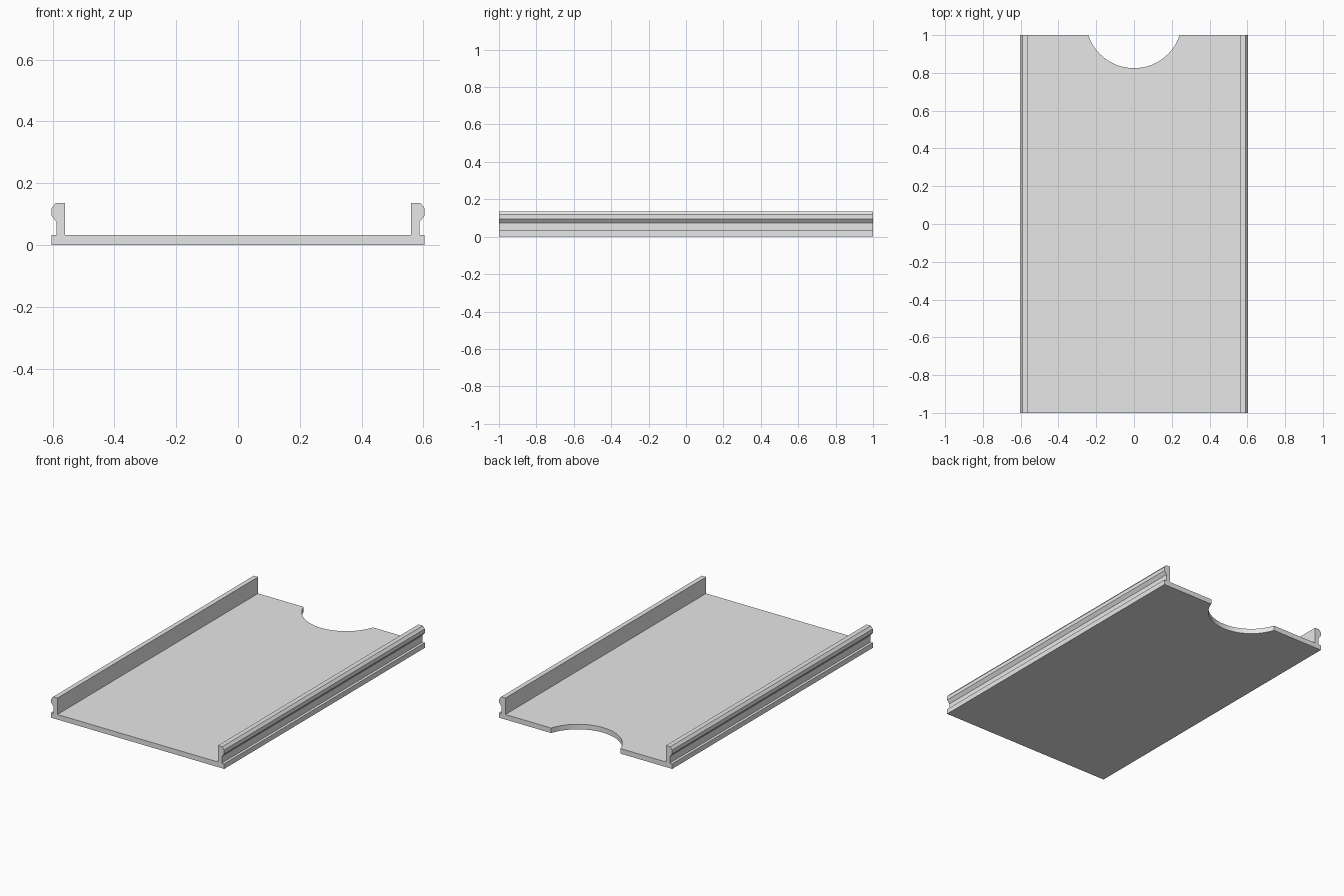
import bpy, bmesh, math
from mathutils import Vector

cube = bpy.data.objects.get("Cube")
if cube:
    bpy.data.objects.remove(cube, do_unlink=True)

HALF_W, HALF_L, FLOOR = 0.604, 1.0, 0.032

grey = bpy.data.materials.new("light grey")
grey.use_nodes = True
grey.diffuse_color = (0.8, 0.8, 0.8, 1)
grey.node_tree.nodes["Principled BSDF"].inputs["Base Color"].default_value = (0.8, 0.8, 0.8, 1)


def extrude_outline(name, points, direction):
    """Make a solid by sweeping a closed outline along a direction."""
    bm = bmesh.new()
    face = bm.faces.new([bm.verts.new(p) for p in points])
    swept = bmesh.ops.extrude_face_region(bm, geom=[face], use_keep_orig=True)
    moved = [v for v in swept["geom"] if isinstance(v, bmesh.types.BMVert)]
    bmesh.ops.translate(bm, verts=moved, vec=Vector(direction))
    bmesh.ops.recalc_face_normals(bm, faces=bm.faces)
    mesh = bpy.data.meshes.new(name)
    bm.to_mesh(mesh)
    bm.free()
    mesh.materials.append(grey)
    obj = bpy.data.objects.new(name, mesh)
    bpy.context.collection.objects.link(obj)
    return obj


# Floor plate with a round finger notch in the back edge
notch_half, notch_depth, steps = 0.242, 0.175, 32
radius = (notch_half ** 2 + notch_depth ** 2) / (2 * notch_depth)
centre_y = HALF_L - notch_depth + radius
sweep = math.asin(notch_half / radius)
outline = [(-HALF_W, HALF_L, 0), (-HALF_W, -HALF_L, 0),
           (HALF_W, -HALF_L, 0), (HALF_W, HALF_L, 0)]
for i in range(steps + 1):
    a = sweep * (1 - 2 * i / steps)
    outline.append((radius * math.sin(a), centre_y - radius * math.cos(a), 0))
extrude_outline("floor_plate", outline, (0, 0, FLOOR))

# Side rails: thin wall with a bevelled bead along the outer top edge
rail = [(0.56, FLOOR), (0.587, FLOOR), (0.587, 0.074), (HALF_W, 0.095),
        (HALF_W, 0.119), (0.59, 0.136), (0.56, 0.136)]
for name, side in (("left_rail", 1), ("right_rail", -1)):
    extrude_outline(name, [(side * x, -HALF_L, z) for x, z in rail],
                    (0, 2 * HALF_L, 0))
